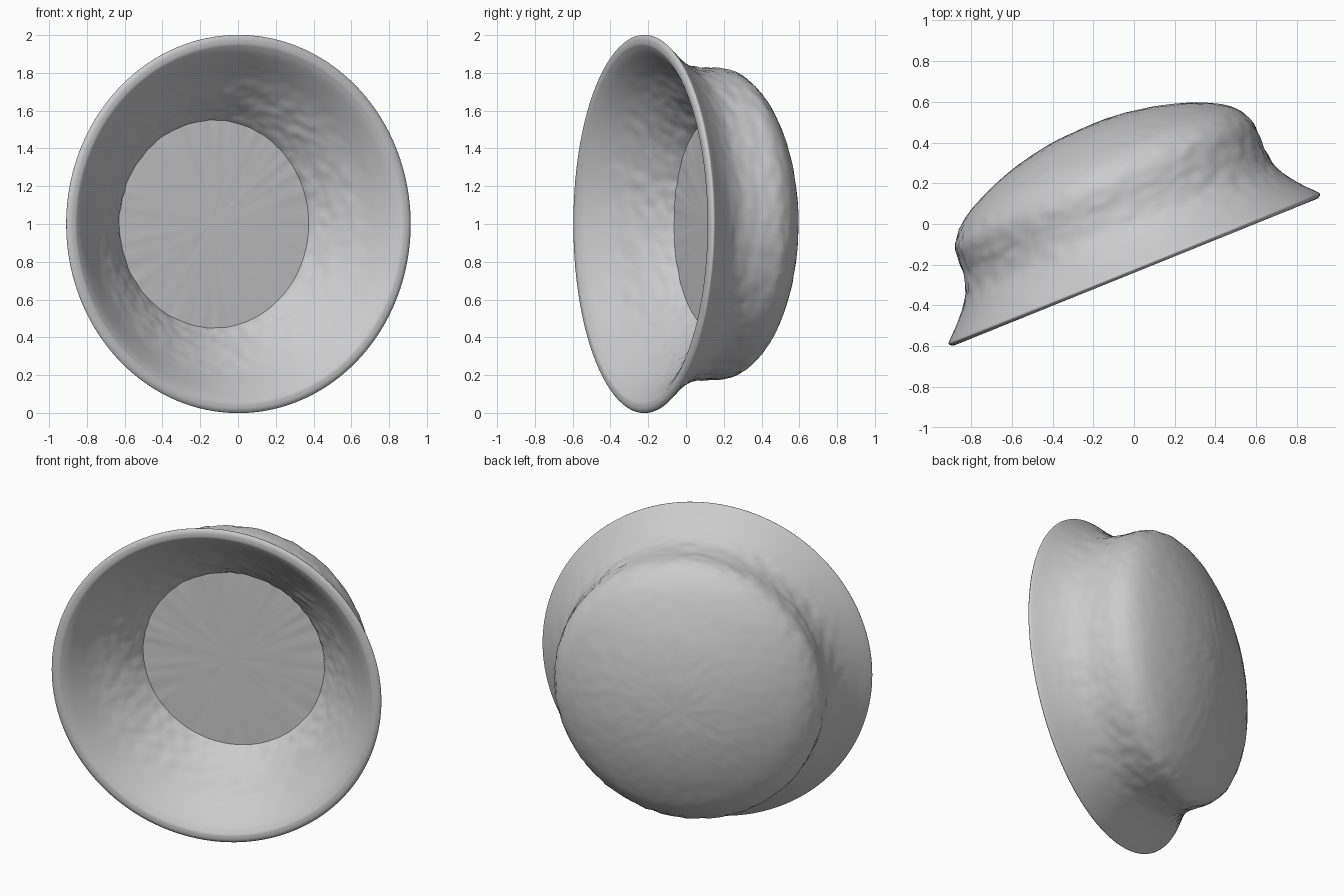
import bpy, bmesh, math
from mathutils import Vector, Matrix, noise

if "Cube" in bpy.data.objects:
    bpy.data.objects.remove(bpy.data.objects["Cube"])

SEG = 160

# Profiles as (radius, depth behind the rim plane)
CROWN_AND_FLARE = [(0, .73), (.15, .724), (.3, .703), (.45, .667), (.6, .612),
                   (.7, .56), (.765, .505), (.805, .44), (.812, .36), (.814, .29),
                   (.832, .21), (.872, .14), (.93, .07), (.985, .015)]
RIM = [(.985, .015), (1.0, -.002), (.998, -.012), (.98, -.022), (.95, -.022)]
INNER_WALL = [(.95, -.022), (.91, .005), (.855, .06), (.795, .125),
              (.725, .19), (.66, .25), (.605, .31), (.565, .352)]
FLOOR = [(.565, .352), (.55, .375), (.42, .372), (.28, .371), (.14, .37), (0, .37)]


def smooth(points, steps):
    """Catmull-Rom curve through the profile points."""
    p = [Vector(q) for q in points]
    p = [2 * p[0] - p[1]] + p + [2 * p[-1] - p[-2]]
    out = []
    for i in range(1, len(p) - 2):
        a, b, c, d = p[i - 1:i + 3]
        for s in range(steps):
            t = s / steps
            out.append(.5 * (2 * b + (c - a) * t + (2 * a - 5 * b + 4 * c - d) * t * t
                             + (3 * b - a - 3 * c + d) * t ** 3))
    return out + [p[-2]]


outside = smooth(CROWN_AND_FLARE, 5)[:-1]
profile = (outside + smooth(RIM, 3)[:-1]
           + smooth(INNER_WALL, 5)[:-1] + [Vector(q) for q in FLOOR])

# Dish body: lathe the profile around the local y axis, back crown slightly tilted
bm = bmesh.new()
rings = []
for i, (r, v) in enumerate(profile):
    if r < 1e-5:
        rings.append([bm.verts.new((0, v, 0))])
        continue
    back = min(1, max(0, v) / .3)
    tilt = .03 * min(1, max(0, v - .3) / .2) if i < len(outside) else 0
    tall = 1 + (.018 * back if i < len(outside) else 0)
    ring = []
    for k in range(SEG):
        a = 2 * math.pi * k / SEG
        x = .982 * r * math.cos(a) + .015 * back
        ring.append(bm.verts.new((x, v + tilt * x, r * tall * math.sin(a))))
    rings.append(ring)
for lo, hi in zip(rings, rings[1:]):
    for k in range(SEG):
        n = (k + 1) % SEG
        if len(lo) == 1:
            bm.faces.new((lo[0], hi[k], hi[n]))
        elif len(hi) == 1:
            bm.faces.new((lo[k], hi[0], lo[n]))
        else:
            bm.faces.new((lo[k], hi[k], hi[n], lo[n]))
bmesh.ops.recalc_face_normals(bm, faces=bm.faces)

# Hammered surface: gentle dents, strongest on the walls, none on the rim
bm.normal_update()
moves = []
for vert in bm.verts:
    wall = min(1, max(0, vert.co.y - .05) / .15)
    if vert.co.y > .5 or math.hypot(vert.co.x, vert.co.z) < .5:
        wall = .3
    moves.append((vert, vert.normal * noise.noise(vert.co * 20) * .007 * wall))
for vert, move in moves:
    vert.co += move

# Turn the dish and stand it on its rim
bm.transform(Matrix.Translation((0, -.215, 1)) @ Matrix.Rotation(math.radians(22), 4, 'Z'))
mesh = bpy.data.meshes.new("dish")
bm.to_mesh(mesh)
bm.free()
dish = bpy.data.objects.new("dish", mesh)
bpy.context.collection.objects.link(dish)
bpy.context.view_layer.objects.active = dish
dish.select_set(True)
bpy.ops.object.shade_smooth_by_angle(angle=math.radians(35))
